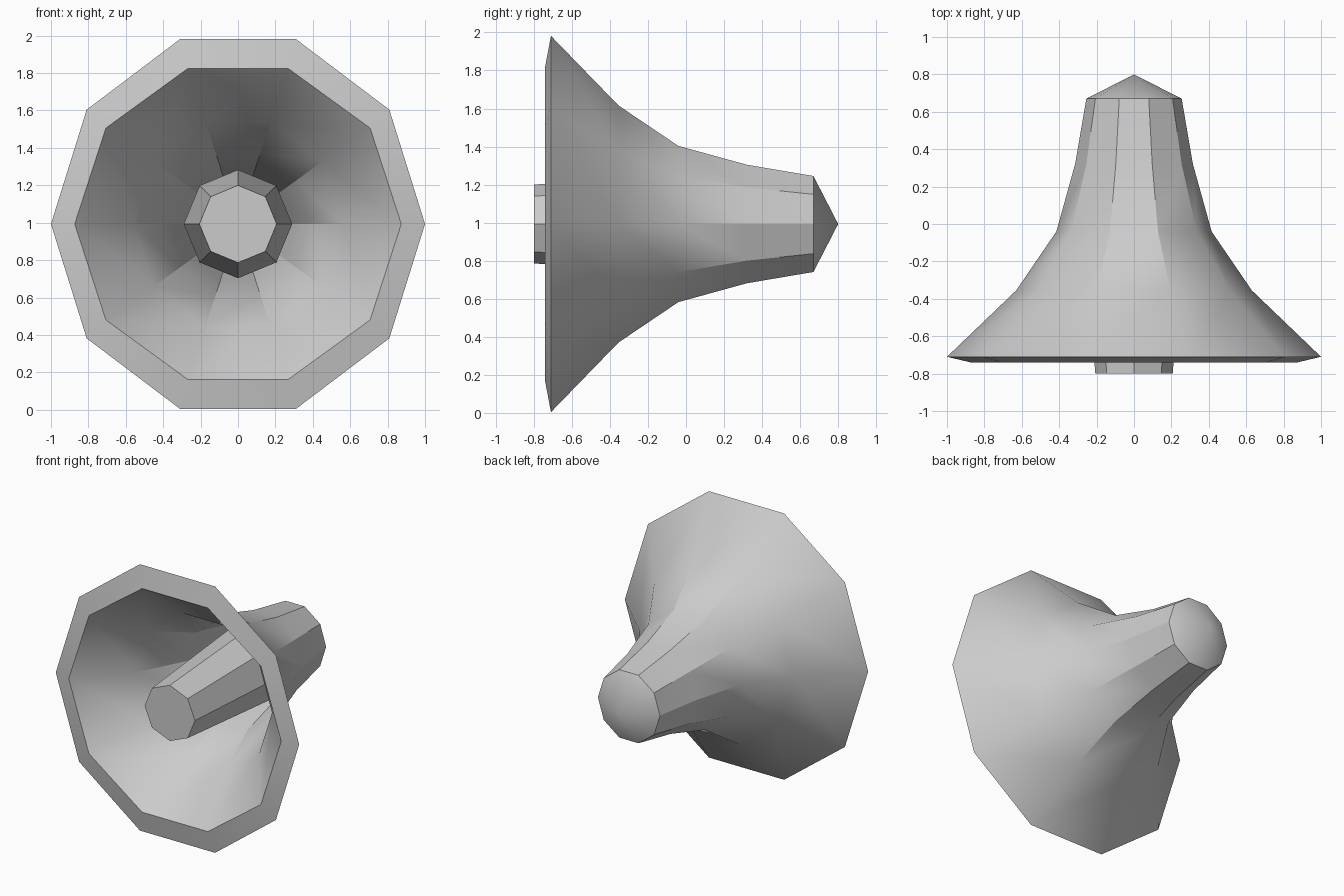
import bpy
import bmesh
from math import cos, sin, pi, radians

default = bpy.data.objects.get("Cube")
if default:
    bpy.data.objects.remove(default, do_unlink=True)

CENTRE_Z = 0.993

grey = bpy.data.materials.new("light grey")
grey.use_nodes = True
colour = (0.6, 0.6, 0.6, 1)
grey.diffuse_color = colour
grey.node_tree.nodes["Principled BSDF"].inputs["Base Color"].default_value = colour


def lathe(name, sides, profile):
    """Sweep (y, radius, height stretch) points around the y axis."""
    bm = bmesh.new()
    rings = []
    for y, r, stretch in profile:
        if r == 0:
            rings.append([bm.verts.new((0, y, CENTRE_Z))])
        else:
            rings.append([bm.verts.new((r * cos(2 * pi * i / sides), y,
                                        CENTRE_Z + stretch * r * sin(2 * pi * i / sides)))
                          for i in range(sides)])
    for a, b in zip(rings, rings[1:]):
        for i in range(sides):
            j = (i + 1) % sides
            corners = [a[i % len(a)], a[j % len(a)], b[j % len(b)], b[i % len(b)]]
            bm.faces.new(list(dict.fromkeys(corners)))
    # Close open ends with one flat face
    for ring in (rings[0], rings[-1]):
        if len(ring) > 1:
            bm.faces.new(ring)
    bmesh.ops.recalc_face_normals(bm, faces=bm.faces)
    mesh = bpy.data.meshes.new(name)
    bm.to_mesh(mesh)
    bm.free()
    mesh.materials.append(grey)
    obj = bpy.data.objects.new(name, mesh)
    bpy.context.collection.objects.link(obj)
    bpy.ops.object.select_all(action="DESELECT")
    obj.select_set(True)
    bpy.context.view_layer.objects.active = obj
    bpy.ops.object.shade_smooth_by_angle(angle=radians(30))
    return obj


# Flared horn: pointed back cap, outer wall, bevelled rim, inner wall
outer = [(0.80, 0, 1), (0.67, 0.255, 1.04), (0.32, 0.315, 1.04),
         (-0.04, 0.415, 1.04), (-0.355, 0.63, 1.04), (-0.71, 1.0, 1.04)]
inner = [(-0.74, 0.873, 1), (-0.40, 0.56, 1.02), (-0.06, 0.385, 1.03),
         (0.32, 0.30, 1.04), (0.60, 0.24, 1.04), (0.62, 0, 1)]
lathe("horn", 10, outer + inner)

# Tapered inner tube with a flat front
lathe("core", 8, [(-0.80, 0.207, 1), (0.33, 0.29, 1)])
